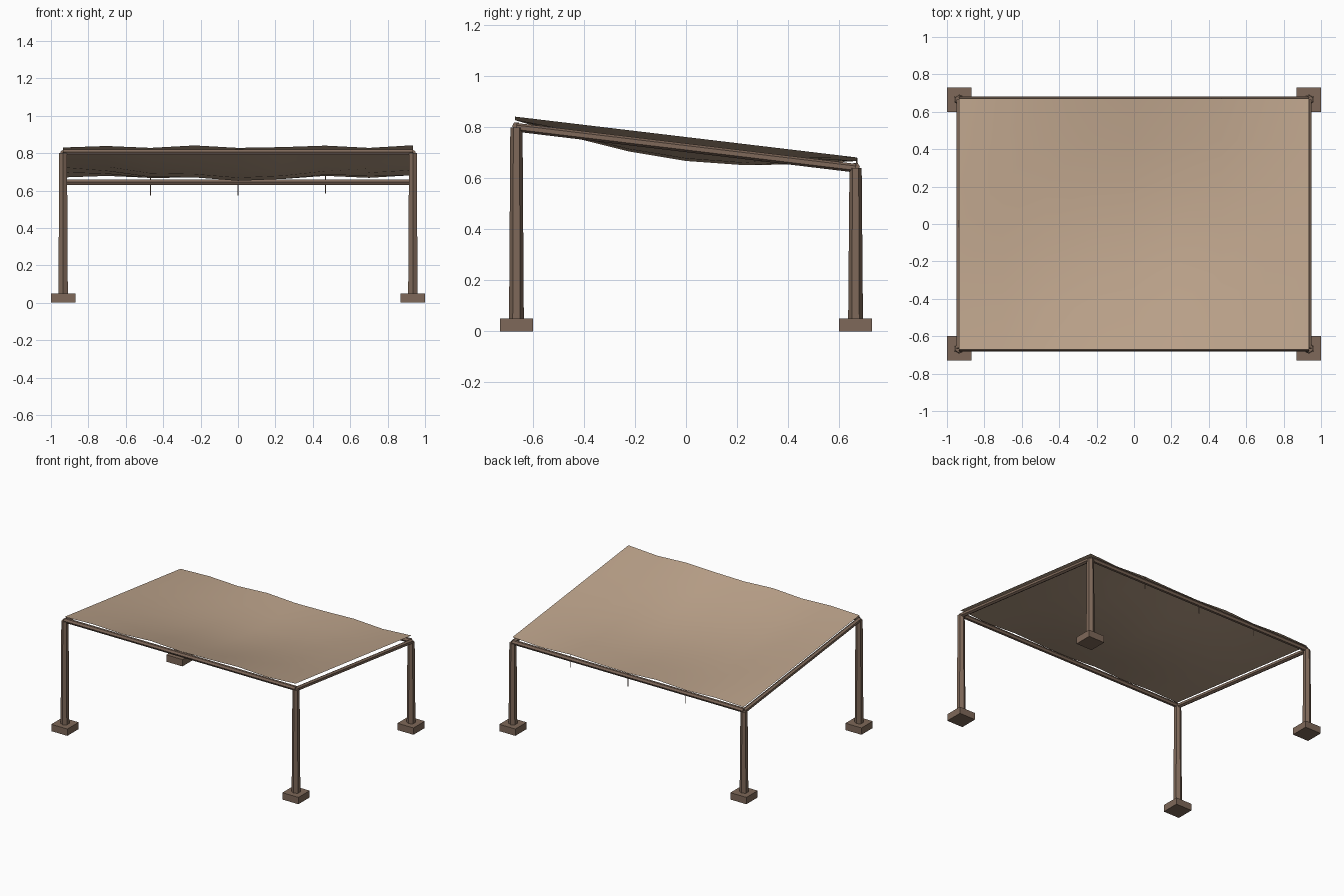
import bpy, bmesh, math
from mathutils import Vector

if "Cube" in bpy.data.objects:
    bpy.data.objects.remove(bpy.data.objects["Cube"], do_unlink=True)

POST_X, POST_Y = 0.935, 0.665
FRONT_Z, BACK_Z = 0.80, 0.64
WAVE = [-0.005, 0.003, -0.007, 0.006, -0.007, -0.003, 0.005, -0.007, 0.007]


def make_material(name, rgb):
    mat = bpy.data.materials.new(name)
    mat.use_nodes = True
    mat.diffuse_color = (*rgb, 1)
    mat.node_tree.nodes["Principled BSDF"].inputs["Base Color"].default_value = (*rgb, 1)
    return mat


WOOD = make_material("brown wood", (0.21, 0.14, 0.10))
CLOTH = make_material("tan cloth", (0.51, 0.37, 0.26))


def finish(obj, name, mat):
    obj.name = name
    obj.data.materials.append(mat)
    return obj


def rod(name, start, end, r1, r2, sides=6):
    """Tapered prism between two points."""
    start, end = Vector(start), Vector(end)
    axis = end - start
    bpy.ops.mesh.primitive_cone_add(vertices=sides, radius1=r1, radius2=r2,
                                    depth=axis.length, location=(start + end) / 2)
    obj = bpy.context.object
    obj.rotation_euler = Vector((0, 0, 1)).rotation_difference(axis).to_euler()
    return finish(obj, name, WOOD)


# Feet and tapered hexagonal posts
for sy, row, top in ((-1, "front", FRONT_Z), (1, "back", BACK_Z)):
    for sx, side in ((1, "left"), (-1, "right")):
        x, y = sx * POST_X, sy * POST_Y
        bpy.ops.mesh.primitive_cube_add(size=1, location=(x, y, 0.025))
        foot = bpy.context.object
        foot.scale = (0.13, 0.13, 0.05)
        finish(foot, f"{row}_{side}_foot", WOOD)
        rod(f"{row}_{side}_post", (x, y, 0.05), (x, y, top), 0.029, 0.024)
    # Cross beam
    z = top + 0.005
    rod(f"{row}_beam", (-POST_X, sy * POST_Y, z), (POST_X, sy * POST_Y, z), 0.017, 0.017)

# Sloping side beams
for sx, side in ((1, "left"), (-1, "right")):
    rod(f"{side}_beam", (sx * POST_X, -POST_Y, FRONT_Z), (sx * POST_X, POST_Y, BACK_Z),
        0.017, 0.017)

# Sagging cloth canopy with a gentle ripple across its width
COLS, ROWS = 8, 6
bm = bmesh.new()
grid = []
for j in range(ROWS + 1):
    v = j / ROWS
    line = []
    for i in range(COLS + 1):
        u = i / COLS
        sag = 0.08 * math.sin(math.pi * u) * math.sin(math.pi * v)
        z = FRONT_Z + 0.035 + (BACK_Z - FRONT_Z) * v + WAVE[i] - sag
        line.append(bm.verts.new(((2 * u - 1) * POST_X, (2 * v - 1) * 0.67, z)))
    grid.append(line)
for j in range(ROWS):
    for i in range(COLS):
        bm.faces.new((grid[j][i], grid[j][i + 1], grid[j + 1][i + 1], grid[j + 1][i]))
for face in bm.faces:
    face.smooth = True
mesh = bpy.data.meshes.new("canopy")
bm.to_mesh(mesh)
bm.free()
canopy = bpy.data.objects.new("canopy", mesh)
bpy.context.collection.objects.link(canopy)
finish(canopy, "canopy", CLOTH)

# Short cords hanging from the back edge
for n, i in enumerate((2, 4, 6)):
    x = (2 * i / COLS - 1) * POST_X
    top = BACK_Z + 0.035 + WAVE[i]
    rod(f"cord_{n + 1}", (x, 0.67, top - 0.095), (x, 0.67, top), 0.003, 0.003, 5)
